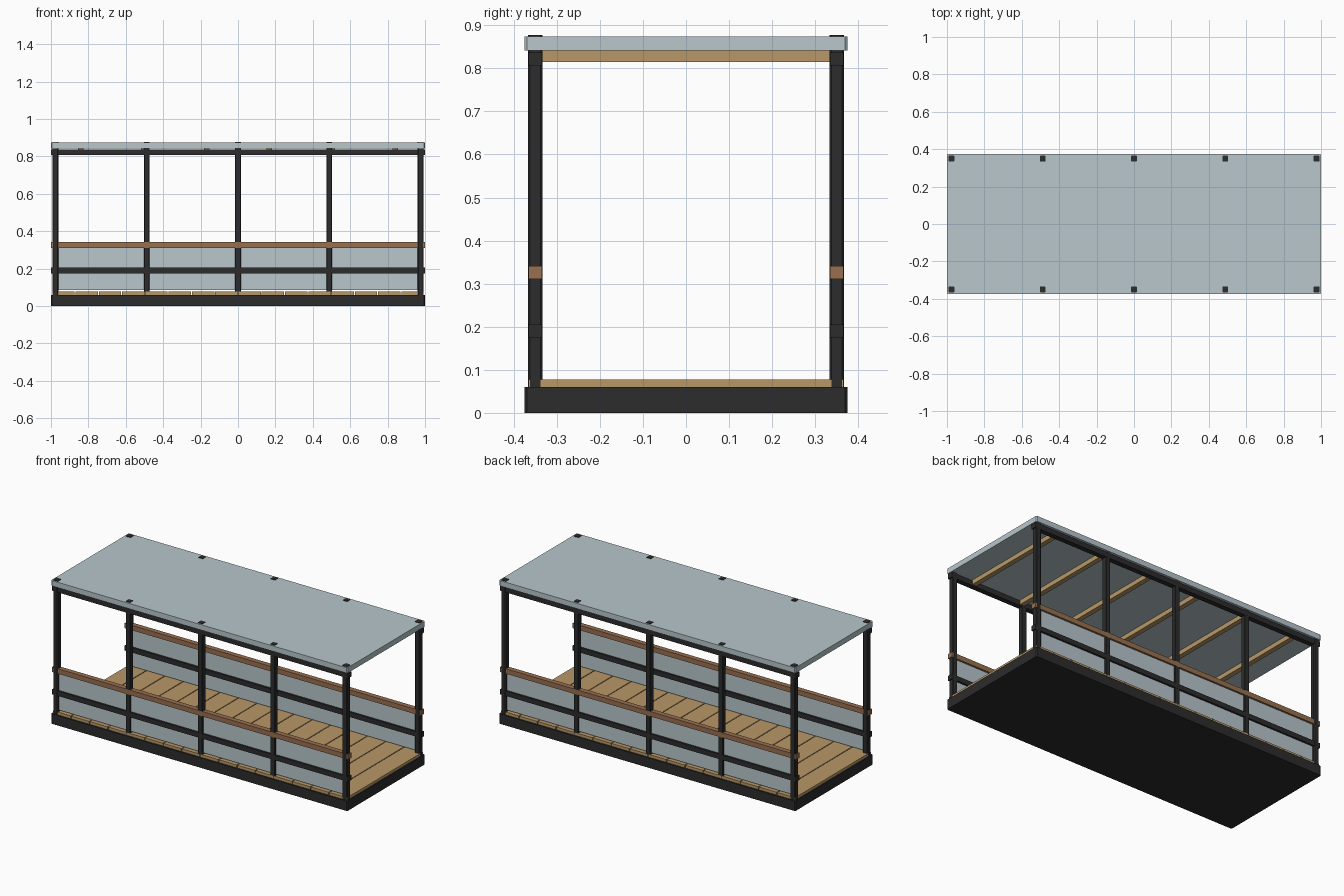
import bpy, bmesh

if "Cube" in bpy.data.objects:
    bpy.data.objects.remove(bpy.data.objects["Cube"])


def material(name, rgb):
    m = bpy.data.materials.new(name)
    m.diffuse_color = (*rgb, 1.0)
    m.use_nodes = True
    m.node_tree.nodes["Principled BSDF"].inputs["Base Color"].default_value = m.diffuse_color
    return m


DARK = material("dark metal", (0.025, 0.025, 0.026))
TAN = material("tan timber", (0.479, 0.314, 0.138))
BROWN = material("brown handrail", (0.314, 0.162, 0.08))
PANEL = material("pale blue grey panel", (0.479, 0.571, 0.604))


def box(name, x, y, z, mat, bevel=0.0):
    """Box from (min, max) ranges, with optional chamfered vertical edges."""
    bm = bmesh.new()
    bmesh.ops.create_cube(bm, size=1)
    for v in bm.verts:
        v.co = [r[0] if c < 0 else r[1] for c, r in zip(v.co, (x, y, z))]
    if bevel:
        upright = [e for e in bm.edges
                   if abs(e.verts[0].co.z - e.verts[1].co.z) > 1e-4]
        bmesh.ops.bevel(bm, geom=upright, offset=bevel, segments=1,
                        affect='EDGES')
    mesh = bpy.data.meshes.new(name)
    bm.to_mesh(mesh)
    bm.free()
    mesh.materials.append(mat)
    ob = bpy.data.objects.new(name, mesh)
    bpy.context.collection.objects.link(ob)
    return ob


def around(c, half):
    return (c - half, c + half)


# Base slab
box("base", (-1, 1), (-0.375, 0.375), (0, 0.06), DARK, 0.006)

# Deck planks running across
PLANKS = 16
step = 1.99 / PLANKS
for i in range(PLANKS):
    x = -0.995 + step * (i + 0.5)
    box(f"deck_plank_{i + 1}", around(x, step / 2 - 0.0025),
        (-0.366, 0.366), (0.058, 0.077), TAN)

# Roof panel and the rafters below it
box("roof_panel", (-1, 1), (-0.375, 0.375), (0.841, 0.874), PANEL, 0.006)
for i in range(6):
    box(f"rafter_{i + 1}", around(-0.84 + 0.336 * i, 0.015),
        (-0.34, 0.34), (0.814, 0.843), TAN)

# Both long sides: posts, beam, rails and infill
for side, s in (("front", -1), ("back", 1)):
    y = 0.35 * s
    for i in range(5):
        corner = i in (0, 4)
        h = 0.017 if corner else 0.015
        box(f"{side}_post_{i + 1}", around(-0.976 + 0.488 * i, h),
            around(y, h), (0.055, 0.877), DARK, 0.005 if corner else 0.002)
    box(f"{side}_top_beam", (-1, 1), around(y, 0.0155), (0.807, 0.837), DARK)
    box(f"{side}_middle_rail", (-1, 1), around(y, 0.0155), (0.175, 0.205), DARK)
    box(f"{side}_handrail", (-1, 1), around(y, 0.0155), (0.311, 0.341), BROWN)
    box(f"{side}_infill_panel", (-0.96, 0.96), around(y, 0.004),
        (0.085, 0.313), PANEL)
